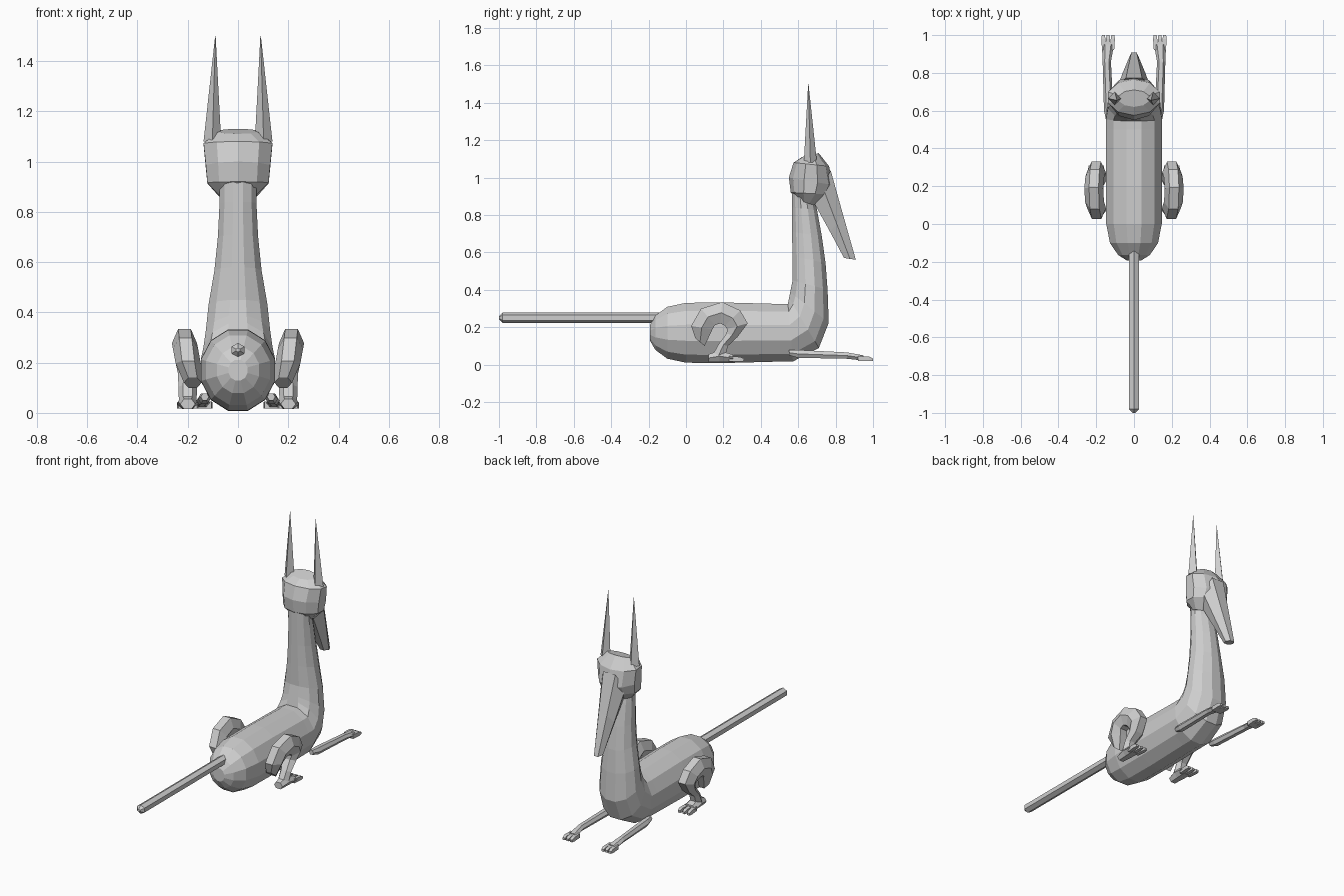
import bpy
import bmesh
from math import sin, cos, pi, radians

if "Cube" in bpy.data.objects:
    bpy.data.objects.remove(bpy.data.objects["Cube"])

GREY = (0.62, 0.62, 0.62, 1)
stone = bpy.data.materials.new("stone grey")
stone.use_nodes = True
stone.diffuse_color = GREY
stone.node_tree.nodes["Principled BSDF"].inputs["Base Color"].default_value = GREY


def upright(y, z, half_height, half_width, x=0):
    """A vertical cross-section centred on x, y, z."""
    return (y, z - half_height), (y, z + half_height), x, half_width


def blend(start, end, amount):
    """Point in the side plane part of the way from start to end."""
    return tuple(a + (b - a) * amount for a, b in zip(start, end))


def around(pivot, angle, radius):
    """Point in the side plane at an angle and distance from a pivot."""
    return pivot[0] + radius * cos(angle), pivot[1] + radius * sin(angle)


def loft(name, sections, sides, mirror=1, turn=0.0):
    """Skin rings, each given by its lower point, upper point, x and half width."""
    angles = [2 * pi * (k + turn) / sides for k in range(sides)]
    widest = max(abs(cos(a)) for a in angles)
    tallest = max(abs(sin(a)) for a in angles)
    bm = bmesh.new()
    rings = []
    for lower, upper, x, half_width in sections:
        ring = []
        for a in angles:
            y, z = blend(lower, upper, (1 + sin(a) / tallest) / 2)
            across = x + half_width * cos(a) / widest
            ring.append(bm.verts.new((mirror * across, y, z)))
        rings.append(ring)
    for ring, following in zip(rings, rings[1:]):
        for k in range(sides):
            j = (k + 1) % sides
            bm.faces.new((ring[k], ring[j], following[j], following[k]))
    bm.faces.new(rings[0])
    bm.faces.new(rings[-1])
    bmesh.ops.recalc_face_normals(bm, faces=bm.faces)
    mesh = bpy.data.meshes.new(name)
    bm.to_mesh(mesh)
    bm.free()
    mesh.materials.append(stone)
    bpy.context.collection.objects.link(bpy.data.objects.new(name, mesh))


def add_toes(name, mirror, x, y, z, spread):
    """Three slim tapering toes fanned across a paw."""
    for number, place in enumerate((-1, 0, 1), start=1):
        toe_x = x + place * spread
        loft(f"{name}_{number}", [
            upright(y - 0.02, z, 0.014, 0.012, x + place * spread * 0.8),
            upright(y + 0.04, z - 0.002, 0.012, 0.011, toe_x),
            upright(y + 0.06, z - 0.006, 0.007, 0.008, toe_x)], 4, mirror, turn=0.5)


# Body: rounded rump, straight barrel, chest bend, then a tapering neck
body = []
for degrees in (15, 35, 60, 90):
    swell = sin(radians(degrees))
    y = -0.2 * cos(radians(degrees))
    body.append(upright(y, 0.17, 0.16 * swell, 0.147 * swell))
body.append(upright(0.2, 0.17, 0.162, 0.148))
body.append(upright(0.5, 0.17, 0.154, 0.148))

nape, breast = (0.57, 0.45), (0.757, 0.4)
crease = (0.545, 0.325)
for step in range(3):
    angle = radians(30 * step - 85)
    chest = around(crease, angle, 0.19 - 0.12 * sin(angle))
    body.append((chest, blend(crease, nape, step / 4), 0, 0.148 - step * 0.01))

for step in range(5):
    rise = step / 4
    throat = (0.757 - 0.087 * rise ** 1.5, 0.4 + 0.57 * rise)
    back_of_neck = blend(nape, (0.565, 0.97), rise)
    body.append((throat, back_of_neck, 0, 0.072 + 0.045 * (1 - rise) ** 2.5))
loft("body_and_neck", body, 12, turn=0.5)

# Skull rising from jaw to crown, widest at the brow
loft("skull", [
    ((0.6, 0.88), (0.69, 0.85), 0, 0.075),
    ((0.56, 0.92), (0.76, 0.91), 0, 0.122),
    ((0.55, 1), (0.785, 0.96), 0, 0.128),
    ((0.575, 1.08), (0.765, 1.06), 0, 0.137),
    ((0.62, 1.11), (0.71, 1.13), 0, 0.08)], 10, turn=0.5)

# Long drooping snout
loft("snout", [
    ((0.69, 0.855), (0.773, 1.04), 0, 0.085),
    ((0.77, 0.71), (0.84, 0.8), 0, 0.058),
    ((0.845, 0.57), (0.908, 0.56), 0, 0.028)], 6)

# Straight tail with a blunt tip
loft("tail", [
    upright(-0.1, 0.25, 0.028, 0.026),
    upright(-0.98, 0.25, 0.028, 0.026),
    upright(-1, 0.25, 0.008, 0.008)], 6, turn=0.5)

for label, mirror in (("left", 1), ("right", -1)):
    # Tall pointed ear
    loft(f"{label}_ear", [
        ((0.63, 1.08), (0.7, 1.08), 0.102, 0.035),
        ((0.653, 1.5), (0.655, 1.5), 0.09, 0.001)], 4, mirror)

    # Hind leg: thigh leans outward, curls over the knee, shin runs back to the heel
    hollow = (0.18, 0.18)
    leg = [((0.1, 0.1), (0.05, 0.14), 0.18, 0.035)]
    for degrees in (170, 130, 85, 45, 15, -20):
        angle = radians(degrees)
        reach = 0.155 if degrees > 0 else 0.1
        lean = 0.195 + 0.018 * sin(angle)
        leg.append((around(hollow, angle, 0.04), around(hollow, angle, reach), lean, 0.05))
    leg.append(((0.175, 0.11), (0.225, 0.1), 0.2, 0.037))
    leg.append(((0.13, 0.03), (0.21, 0.05), 0.2, 0.035))
    loft(f"{label}_hind_leg", leg, 6, mirror)
    loft(f"{label}_hind_foot", [
        upright(0.12, 0.035, 0.02, 0.03, 0.2),
        upright(0.18, 0.045, 0.03, 0.038, 0.2),
        upright(0.25, 0.034, 0.019, 0.043, 0.2)], 6, mirror)
    add_toes(f"{label}_hind_toe", mirror, 0.2, 0.25, 0.031, spread=0.032)

    # Outstretched foreleg and paw
    loft(f"{label}_foreleg", [
        upright(0.55, 0.064, 0.014, 0.016, 0.132),
        upright(0.6, 0.057, 0.021, 0.025, 0.134),
        upright(0.86, 0.048, 0.017, 0.022, 0.144),
        upright(0.95, 0.035, 0.014, 0.032, 0.138)], 6, mirror)
    add_toes(f"{label}_fore_toe", mirror, 0.137, 0.94, 0.032, spread=0.025)
